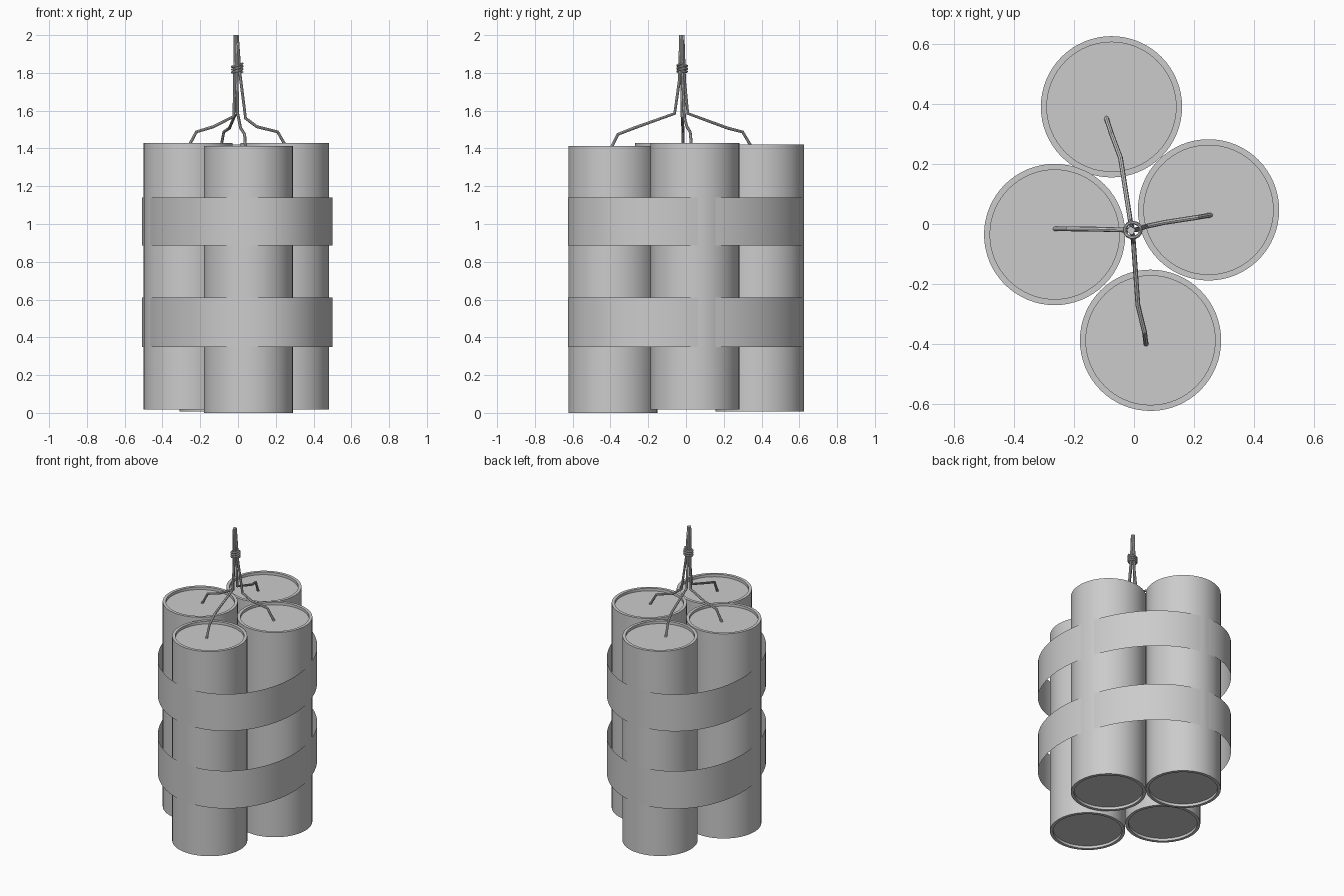
import bpy, bmesh, math

if "Cube" in bpy.data.objects:
    bpy.data.objects.remove(bpy.data.objects["Cube"])

R, RIM, RECESS, LENGTH = 0.235, 0.215, 0.018, 1.413


def add_mesh(name, bm):
    bmesh.ops.recalc_face_normals(bm, faces=bm.faces)
    me = bpy.data.meshes.new(name)
    bm.to_mesh(me)
    bm.free()
    ob = bpy.data.objects.new(name, me)
    bpy.context.collection.objects.link(ob)
    smooth(ob)
    return ob


def smooth(ob):
    bpy.ops.object.select_all(action='DESELECT')
    ob.select_set(True)
    bpy.context.view_layer.objects.active = ob
    bpy.ops.object.shade_smooth_by_angle(angle=math.radians(35))


def bridge(bm, a, b):
    n = len(a)
    for i in range(n):
        j = (i + 1) % n
        bm.faces.new((a[i], a[j], b[j], b[i]))


# Tube with recessed ends
def tube(name, x, y, z, n=64):
    bm = bmesh.new()
    profile = [(RIM, RECESS), (RIM, 0), (R, 0), (R, LENGTH),
               (RIM, LENGTH), (RIM, LENGTH - RECESS)]
    rings = [[bm.verts.new((x + r * math.cos(math.tau * i / n),
                            y + r * math.sin(math.tau * i / n), z + h))
              for i in range(n)] for r, h in profile]
    for a, b in zip(rings, rings[1:]):
        bridge(bm, a, b)
    bm.faces.new(rings[0])
    bm.faces.new(rings[-1])
    return add_mesh(name, bm)


# Thin elliptical strap, turned to follow the skewed bundle
def strap(name, z0, z1, n=96):
    a, b, phi = 0.486, 0.640, math.radians(19.4)
    bm = bmesh.new()
    rings = []
    for z in (z0, z1):
        ring = []
        for i in range(n):
            t = math.tau * i / n
            u, v = a * math.cos(t), b * math.sin(t)
            ring.append(bm.verts.new((u * math.cos(phi) - v * math.sin(phi) - 0.004,
                                      u * math.sin(phi) + v * math.cos(phi), z)))
        rings.append(ring)
    bridge(bm, *rings)
    return add_mesh(name, bm)


# Round wire along a path
def wire(name, points, radius):
    cu = bpy.data.curves.new(name, 'CURVE')
    cu.dimensions = '3D'
    cu.bevel_depth = radius
    cu.bevel_resolution = 2
    cu.use_fill_caps = True
    sp = cu.splines.new('POLY')
    sp.points.add(len(points) - 1)
    for p, co in zip(sp.points, points):
        p.co = (*co, 1)
    ob = bpy.data.objects.new(name, cu)
    bpy.context.collection.objects.link(ob)
    bpy.ops.object.select_all(action='DESELECT')
    ob.select_set(True)
    bpy.context.view_layer.objects.active = ob
    bpy.ops.object.convert(target='MESH')
    smooth(bpy.context.view_layer.objects.active)


for name, x, y, z in [("front_tube", 0.055, -0.387, 0.0),
                      ("right_tube", 0.248, 0.047, 0.017),
                      ("back_tube", -0.075, 0.390, 0.008),
                      ("left_tube", -0.264, -0.035, 0.017)]:
    tube(name, x, y, z)

strap("lower_strap", 0.35, 0.61)
strap("upper_strap", 0.885, 1.14)

# Wires rise from each tube and gather at the top
paths = {
    "front_wire": [(.04, -.40, 1.395), (.035, -.36, 1.475), (.013, -.27, 1.51),
                   (-.002, -.06, 1.585), (-.005, -.035, 1.76), (-.008, -.028, 2.0)],
    "right_wire": [(.257, .03, 1.405), (.21, .022, 1.488), (.10, .005, 1.515),
                   (.04, -.008, 1.56), (.012, -.018, 1.78), (-.004, -.02, 2.0)],
    "back_wire": [(-.093, .355, 1.395), (-.075, .30, 1.487), (-.045, .22, 1.508),
                  (-.012, .01, 1.585), (-.008, -.008, 1.76), (-.012, -.016, 2.0)],
    "left_wire": [(-.265, -.016, 1.405), (-.22, -.016, 1.488), (-.13, -.017, 1.515),
                  (-.022, -.02, 1.57), (-.018, -.02, 1.76), (-.015, -.022, 2.0)],
}
for name, pts in paths.items():
    wire(name, pts, 0.008)

# Coil tying the wires together
turns, steps = 3, 14
coil = [(-.004 + .027 * math.cos(math.tau * i / steps),
         -.02 + .025 * math.sin(math.tau * i / steps),
         1.80 + .045 * i / (turns * steps) + .006 * math.sin(math.tau * i / steps + 1))
        for i in range(turns * steps + 1)]
wire("wire_tie", coil, 0.006)
